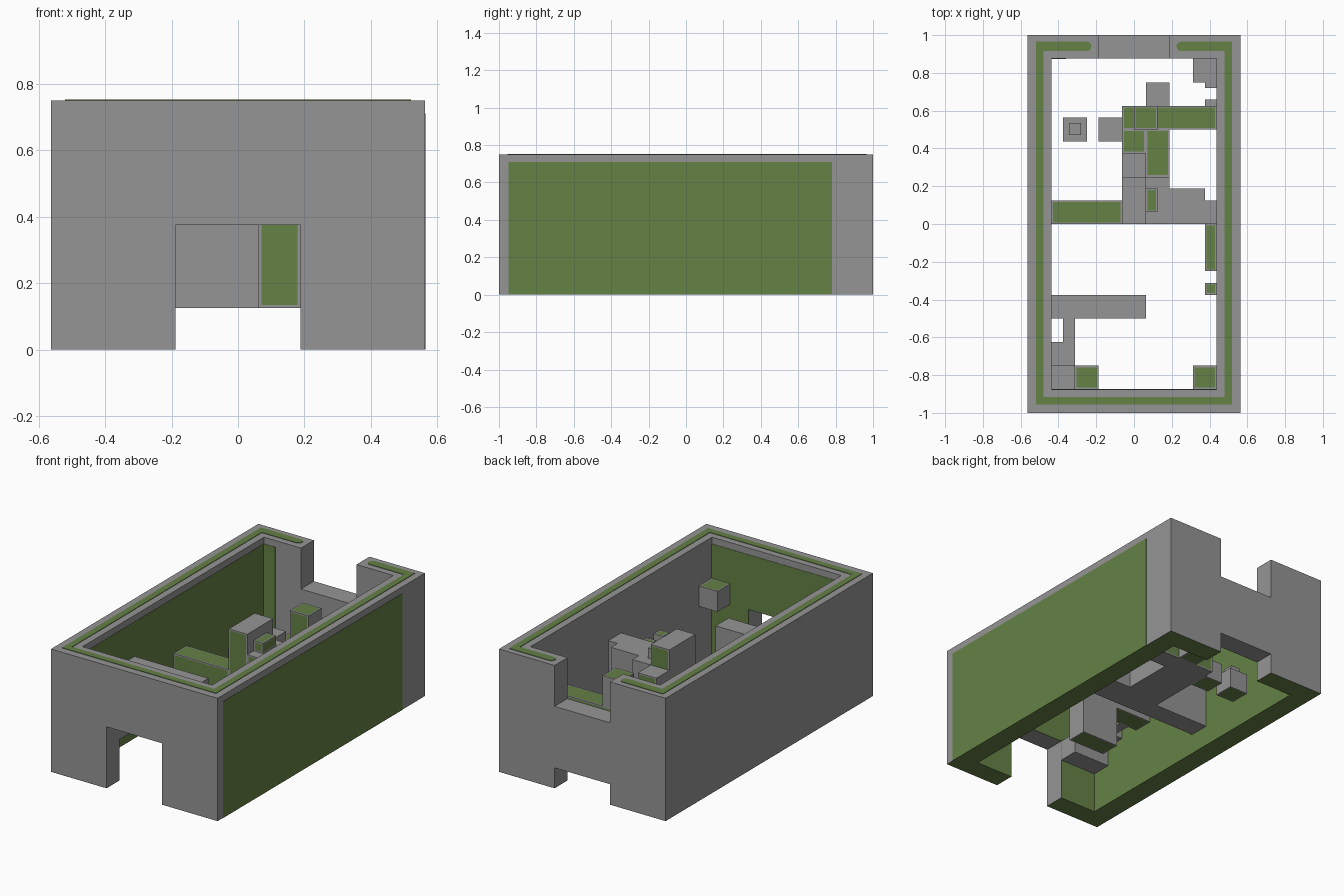
import bpy, bmesh
from mathutils import Vector

if "Cube" in bpy.data.objects:
    bpy.data.objects.remove(bpy.data.objects["Cube"])

green = bpy.data.materials.new("green")
green.diffuse_color = (0.13, 0.22, 0.06, 1)
green.use_nodes = True
green.node_tree.nodes["Principled BSDF"].inputs["Base Color"].default_value = green.diffuse_color
grey = bpy.data.materials.new("grey")
grey.diffuse_color = (0.3, 0.3, 0.3, 1)
grey.use_nodes = True
grey.node_tree.nodes["Principled BSDF"].inputs["Base Color"].default_value = grey.diffuse_color

AXES = {"+x": (1, 0, 0), "-x": (-1, 0, 0), "+y": (0, 1, 0),
        "-y": (0, -1, 0), "+z": (0, 0, 1), "-z": (0, 0, -1)}


def finish(name, bm, mats):
    me = bpy.data.meshes.new(name)
    bmesh.ops.recalc_face_normals(bm, faces=bm.faces)
    bm.to_mesh(me)
    bm.free()
    for m in mats:
        me.materials.append(m)
    ob = bpy.data.objects.new(name, me)
    bpy.context.collection.objects.link(ob)
    return ob


def block(name, x, y, z, greens="", inset=0.012):
    """Box from ranges; the listed sides get a flush inset green field."""
    bm = bmesh.new()
    bmesh.ops.create_cube(bm, size=1)
    for v in bm.verts:
        v.co = Vector([r[0] if c < 0 else r[1] for c, r in zip(v.co, (x, y, z))])
    bm.normal_update()
    for key in greens.split():
        d = Vector(AXES[key])
        f = max(bm.faces, key=lambda f: f.normal.dot(d) * 10 + f.calc_center_median().dot(d))
        if inset:
            bmesh.ops.inset_region(bm, faces=[f], thickness=inset)
        f.material_index = 1
    return finish(name, bm, [grey, green])


def panel(name, x, y, z):
    """Thin all-green sheet."""
    ob = block(name, x, y, z)
    ob.data.materials.clear()
    ob.data.materials.append(green)


def wall(name, profile, y0, y1):
    """Extrude an xz profile along y; undersides at z = 0 are green."""
    bm = bmesh.new()
    f = bm.faces.new([bm.verts.new((px, y0, pz)) for px, pz in profile])
    r = bmesh.ops.extrude_face_region(bm, geom=[f])
    for v in r["geom"]:
        if isinstance(v, bmesh.types.BMVert):
            v.co.y = y1
    for f in bm.faces:
        if all(v.co.z < 0.001 for v in f.verts):
            f.material_index = 1
    return finish(name, bm, [grey, green])


W, I, H, D = 0.5625, 0.4375, 0.75, 0.1875   # half width, inner half, height, door half

# Outer walls
for s, name in ((-1, "left_wall"), (1, "right_wall")):
    block(name, sorted((s * I, s * W)), (-0.875, 0.875), (0, H), "-z", 0)
wall("front_wall", [(-W, 0), (-D, 0), (-D, 0.375), (D, 0.375), (D, 0), (W, 0),
                    (W, H), (-W, H)], -1, -0.875)
wall("back_wall", [(-W, 0), (-D, 0), (-D, 0.125), (D, 0.125), (D, 0), (W, 0), (W, H),
                   (D, H), (D, 0.5), (-D, 0.5), (-D, H), (-W, H)], 0.875, 1)

# Green wall fields
t = 0.002
panel("right_outer_field", (W - t, W + t), (-0.95, 0.78), (0, 0.71))
panel("left_inner_field", (-I - t, -I + t), (-0.87, 0.87), (0, 0.71))
for s in (-1, 1):
    panel("front_inner_field", sorted((s * D, s * I)), (-0.875 - t, -0.875 + t), (0, 0.71))
panel("front_lintel_field", (-D, D), (-0.875 - t, -0.875 + t), (0.375, 0.71))
panel("back_inner_field", (-I, -0.36), (0.875 - t, 0.875 + t), (0, 0.71))

# Green line along the wall tops
zt = (H - t, H + 0.003)
panel("rim_line_front", (-0.52, 0.52), (-0.955, -0.915), zt)
for s in (-1, 1):
    panel("rim_line_side", sorted((s * 0.48, s * 0.52)), (-0.915, 0.915), zt)
    panel("rim_line_back", sorted((s * 0.25, s * 0.52)), (0.915, 0.965), zt)
    bpy.ops.mesh.primitive_cylinder_add(vertices=16, radius=0.025, depth=0.005,
                                        location=(s * 0.25, 0.94, H + 0.0005))
    bpy.context.object.name = "rim_line_end"
    bpy.context.object.data.materials.append(green)

# Interior platforms and steps: name, x, y, z ranges, green sides
parts = [
    ("tower", (-0.0625, 0.0625), (0, 0.25), (0.125, 0.625), "-y +y"),
    ("tower_ledge", (0.0625, 0.125), (0.0625, 0.1875), (0.5, 0.5625), "+z -y +x"),
    ("tower_step", (-0.0625, 0.0625), (0.25, 0.375), (0.125, 0.5), "+y"),
    ("middle_block", (0.0625, 0.1875), (0, 0.25), (0.125, 0.5), "-y"),
    ("middle_bridge", (0.1875, 0.375), (0, 0.1875), (0.125, 0.5), "-y"),
    ("middle_bridge_end", (0.375, I), (0, 0.125), (0.125, 0.5), ""),
    ("low_bridge", (-I, -0.0625), (0, 0.125), (0.125, 0.375), "+z -y"),
    ("rear_platform", (0.0625, 0.1875), (0.25, 0.5), (0.125, 0.375), "+z"),
    ("rear_platform_side", (-0.0625, 0.0625), (0.375, 0.5), (0.125, 0.375), "+z"),
    ("rear_bridge", (-0.0625, I), (0.5, 0.625), (0.125, 0.375), "+z +y"),
    ("rear_post", (0, 0.125), (0.5, 0.625), (0.375, 0.5625), "+z -y -x"),
    ("rear_step", (0.0625, 0.1875), (0.625, 0.75), (0.125, 0.25), "-z"),
    ("rear_stone", (-0.1875, -0.0625), (0.4375, 0.5625), (0.125, 0.25), "-z"),
    ("floating_stone", (-0.375, -0.25), (0.4375, 0.5625), (0.125, 0.25), "-z"),
    ("floating_knob", (-0.345, -0.28), (0.47, 0.535), (0.25, 0.29), ""),
    ("corner_step", (0.3125, I), (0.75, 0.875), (0.125, 0.25), "-z"),
    ("corner_peg_a", (0.375, I), (0.72, 0.75), (0.125, 0.25), ""),
    ("corner_peg_b", (0.375, I), (0.625, 0.66), (0.125, 0.25), ""),
    ("wall_ledge", (0.375, I), (-0.25, 0), (0.25, 0.375), "+z -z"),
    ("wall_peg", (0.375, I), (-0.375, -0.3125), (0.3125, 0.375), "+z"),
    ("front_corner_block", (0.3125, I), (-0.875, -0.75), (0.375, 0.5), "+z"),
    ("front_bridge", (-I, -D), (-0.5, -0.375), (0.375, 0.5), "-z"),
    ("front_pillar", (-D, 0.0625), (-0.5, -0.375), (0.125, 0.5), "-z"),
    ("stair_link", (-0.375, -0.3125), (-0.625, -0.5), (0.375, 0.5), ""),
    ("stair_upper", (-I, -0.3125), (-0.75, -0.625), (0.375, 0.5), ""),
    ("stair_middle", (-I, -0.3125), (-0.875, -0.75), (0.25, 0.4375), ""),
    ("stair_lower", (-0.3125, -D), (-0.875, -0.75), (0.25, 0.375), "+z"),
]
for p in parts:
    block(*p)
